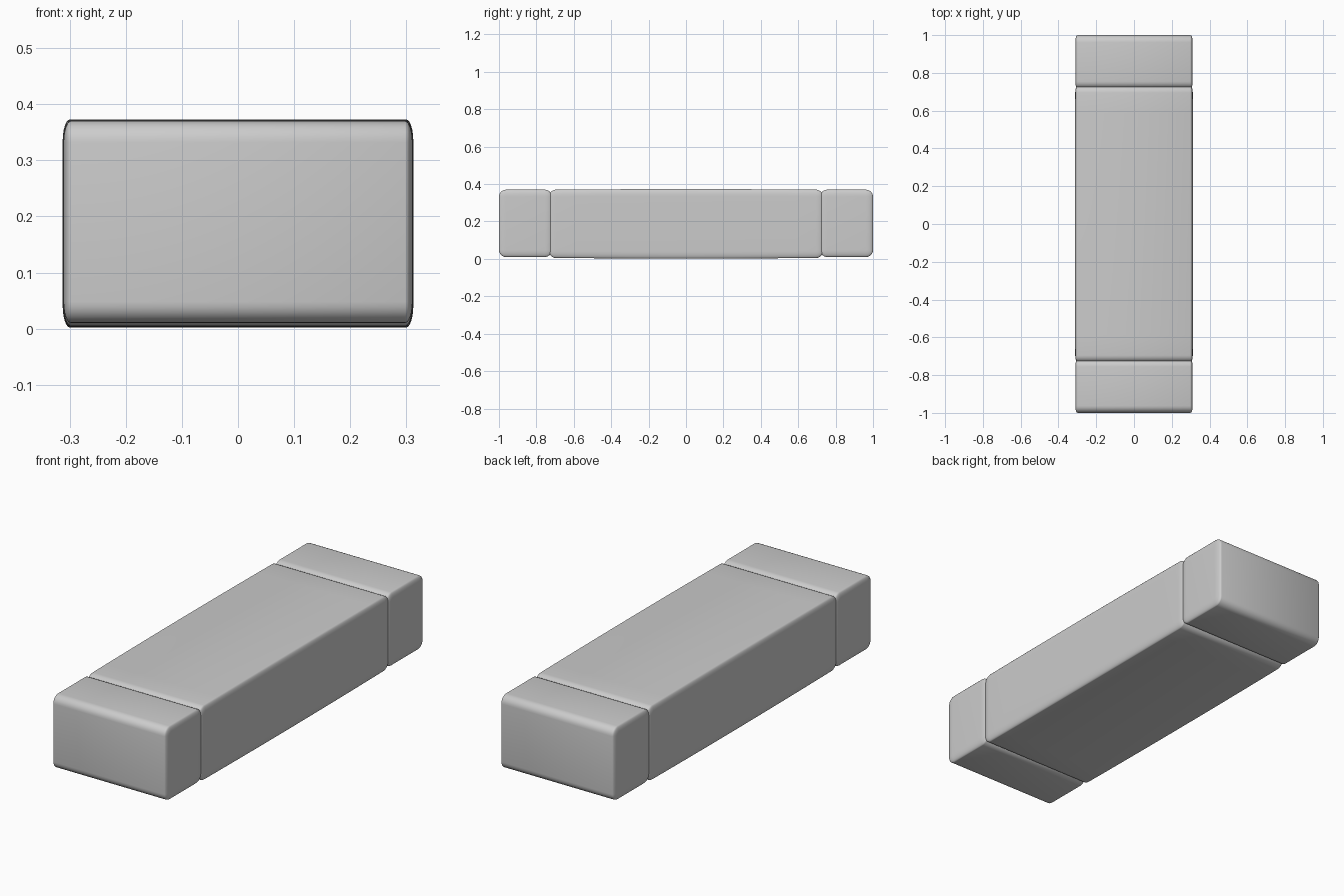
import bpy, bmesh
from mathutils import Vector

if "Cube" in bpy.data.objects:
    bpy.data.objects.remove(bpy.data.objects["Cube"])

RADIUS = 0.038      # edge rounding along y and z
X_SQUASH = 0.34     # rounding is tighter across the width


def rounded_block(name, half_x, y0, y1, z0, z1, bulge=0.0):
    """Rounded box; the optional bulge swells it slightly at mid-length."""
    bm = bmesh.new()
    bmesh.ops.create_cube(bm, size=1)
    size = Vector((2 * half_x / X_SQUASH, y1 - y0, z1 - z0))
    bmesh.ops.scale(bm, vec=size, verts=bm.verts)
    bmesh.ops.bevel(bm, geom=bm.edges[:], offset=RADIUS, segments=6,
                    profile=0.5, affect='EDGES')
    bmesh.ops.scale(bm, vec=(X_SQUASH, 1, 1), verts=bm.verts)
    if bulge:
        half = (y1 - y0) / 2
        for i in range(-4, 5):
            bmesh.ops.bisect_plane(bm, geom=bm.verts[:] + bm.edges[:] + bm.faces[:],
                                   plane_co=(0, i * half / 5, 0), plane_no=(0, 1, 0))
        for v in bm.verts:
            k = bulge * (1 - (v.co.y / half) ** 2)
            v.co.x *= 1 + 0.5 * k / half_x
            v.co.z *= 1 + 2 * k / (z1 - z0)
    bmesh.ops.translate(bm, vec=(0, (y0 + y1) / 2, (z0 + z1) / 2), verts=bm.verts)
    bmesh.ops.recalc_face_normals(bm, faces=bm.faces[:])
    mesh = bpy.data.meshes.new(name)
    bm.to_mesh(mesh)
    bm.free()
    obj = bpy.data.objects.new(name, mesh)
    bpy.context.collection.objects.link(obj)
    bpy.ops.object.select_all(action='DESELECT')
    obj.select_set(True)
    bpy.context.view_layer.objects.active = obj
    bpy.ops.object.shade_smooth_by_angle()
    return obj


# Long centre body
rounded_block("centre_body", 0.311, -0.733, 0.733, 0.005, 0.370, bulge=0.003)

# End caps, slightly sunk into the body so a shallow groove remains
rounded_block("front_end_cap", 0.311, -1.0, -0.717, 0.010, 0.370)
rounded_block("back_end_cap", 0.311, 0.717, 1.0, 0.010, 0.370)
